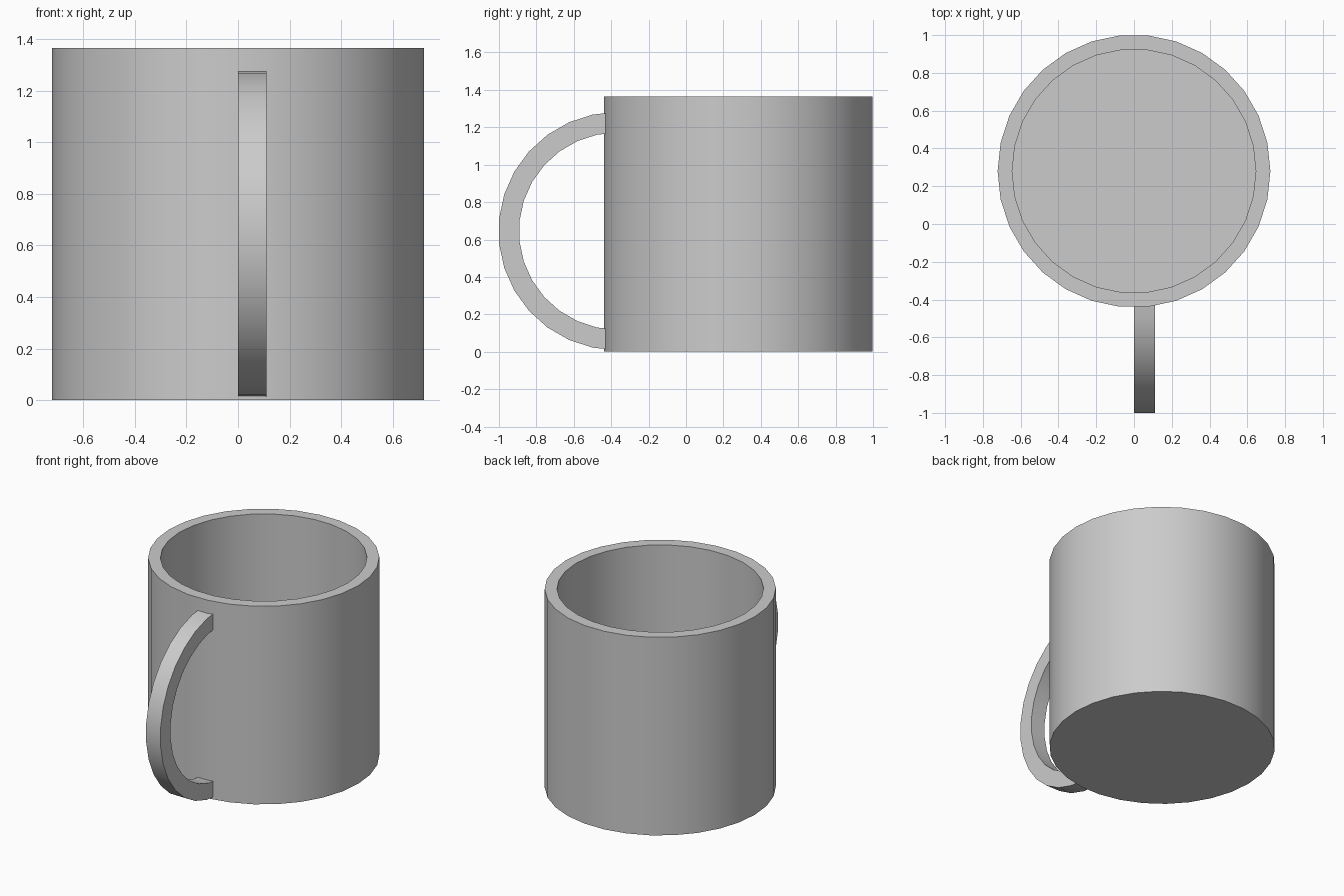
import bpy
import bmesh
from math import radians, cos, sin, pi
from mathutils import Matrix, Vector

default = bpy.data.objects.get("Cube")
if default:
    bpy.data.objects.remove(default, do_unlink=True)

SIDES = 30
CUP_Y = 0.28
HEIGHT, FLOOR = 1.365, 0.08
OUTER, INNER = 0.722, 0.645

# Plain grey ceramic
grey = bpy.data.materials.new("grey_ceramic")
grey.use_nodes = True
colour = (0.6, 0.6, 0.6, 1)
grey.diffuse_color = colour
grey.node_tree.nodes["Principled BSDF"].inputs["Base Color"].default_value = colour


def finish(bm, name):
    bmesh.ops.recalc_face_normals(bm, faces=bm.faces)
    mesh = bpy.data.meshes.new(name)
    bm.to_mesh(mesh)
    bm.free()
    obj = bpy.data.objects.new(name, mesh)
    bpy.context.collection.objects.link(obj)
    mesh.materials.append(grey)
    bpy.ops.object.select_all(action="DESELECT")
    obj.select_set(True)
    bpy.context.view_layer.objects.active = obj
    bpy.ops.object.shade_smooth_by_angle(angle=radians(30))
    return obj


def bridge(bm, a, b):
    n = len(a)
    for i in range(n):
        j = (i + 1) % n
        bm.faces.new((a[i], a[j], b[j], b[i]))


# Cup: outer wall, rim, inner wall and floor from four rings
bm = bmesh.new()
rings = []
for radius, z in ((OUTER, 0), (OUTER, HEIGHT), (INNER, HEIGHT), (INNER, FLOOR)):
    angles = [2 * pi * i / SIDES for i in range(SIDES)]
    rings.append([bm.verts.new((radius * cos(a), CUP_Y + radius * sin(a), z)) for a in angles])
for lower, upper in zip(rings, rings[1:]):
    bridge(bm, lower, upper)
bm.faces.new(rings[0])
bm.faces.new(rings[-1])
finish(bm, "cup")

# Handle: rectangular section swept round half a circle, ends set in the wall
HANDLE_Y, HANDLE_Z = -0.366, 0.645
bm = bmesh.new()
sections = []
for i in range(SIDES // 2 + 1):
    a = pi / 2 + 2 * pi * i / SIDES
    corners = ((0, 0.637), (0.11, 0.637), (0.11, 0.527), (0, 0.527))
    sections.append([bm.verts.new((x, HANDLE_Y + r * cos(a), HANDLE_Z + r * sin(a)))
                     for x, r in corners])
for a, b in zip(sections, sections[1:]):
    bridge(bm, a, b)
bm.faces.new(sections[0])
bm.faces.new(sections[-1])
finish(bm, "handle")
